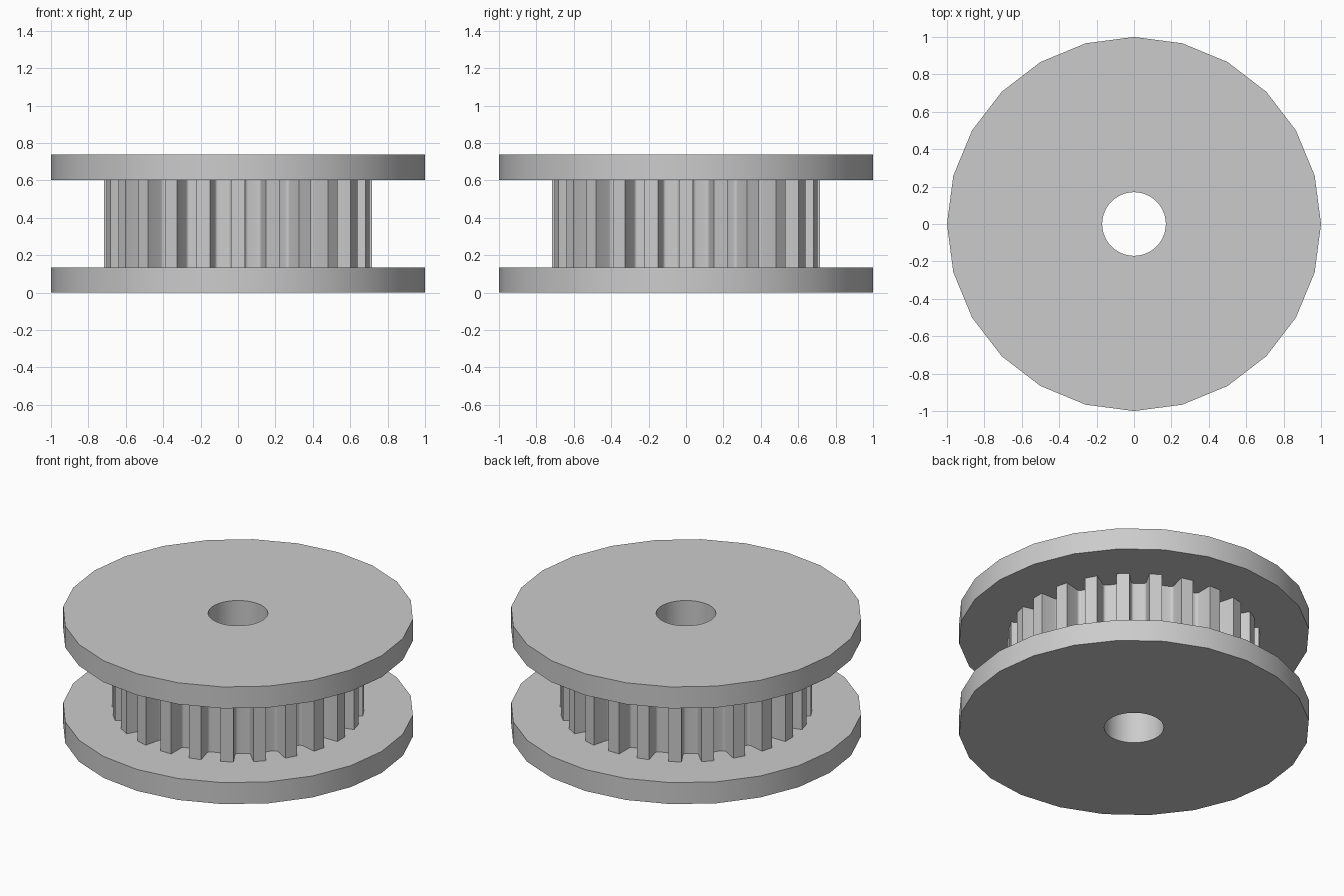
import bpy, bmesh, math

if "Cube" in bpy.data.objects:
    bpy.data.objects.remove(bpy.data.objects["Cube"])

TEETH = 24
STEP = 2 * math.pi / TEETH
BORE = 0.17

steel = bpy.data.materials.new("steel grey")
steel.diffuse_color = (0.6, 0.6, 0.6, 1)
steel.use_nodes = True
steel.node_tree.nodes["Principled BSDF"].inputs["Base Color"].default_value = steel.diffuse_color


def ring(name, sector, z0, z1):
    """Extrude a bored disc whose rim repeats one sector of (radius, angle) points."""
    n = len(sector)
    bore = [(BORE, STEP * (i / 3 - 0.5)) for i in range(3)]
    bm = bmesh.new()

    def loop(points, z):
        return [bm.verts.new((r * math.cos(a + k * STEP), r * math.sin(a + k * STEP), z))
                for k in range(TEETH) for r, a in points]

    rims = [loop(sector, z) for z in (z0, z1)]
    holes = [loop(bore, z) for z in (z0, z1)]
    # rim and bore walls
    for low, high in (rims, holes):
        for i in range(len(low)):
            j = (i + 1) % len(low)
            bm.faces.new((low[i], low[j], high[j], high[i]))
    # caps, one face per sector
    for rim, hole in zip(rims, holes):
        for k in range(TEETH):
            outer = [rim[(k * n + i) % len(rim)] for i in range(n + 1)]
            inner = [hole[(k * 3 + i) % len(hole)] for i in range(4)]
            bm.faces.new(outer + inner[::-1])
    bmesh.ops.recalc_face_normals(bm, faces=bm.faces)
    mesh = bpy.data.meshes.new(name)
    bm.to_mesh(mesh)
    bm.free()
    mesh.materials.append(steel)
    obj = bpy.data.objects.new(name, mesh)
    bpy.context.collection.objects.link(obj)
    bpy.ops.object.select_all(action='DESELECT')
    obj.select_set(True)
    bpy.context.view_layer.objects.active = obj
    bpy.ops.object.shade_smooth_by_angle(angle=math.radians(30))
    return obj


# flanges: 24-sided discs with a corner on each axis
flange = [(1.0, -STEP / 2 + STEP / 2)]
flange = [(1.0, 0.0)]
ring("lower_flange", flange, 0.0, 0.135)
ring("upper_flange", flange, 0.602, 0.737)

# toothed drum: straight-sided teeth with filleted roots
TIP, ROOT, HALF, FILLET = 0.717, 0.6, 0.037, 0.018
side = [(TIP, HALF)]
for i in range(5):
    t = math.radians(22.5 * i)
    side.append((ROOT + FILLET * (1 - math.sin(t)), HALF + FILLET * (1 - math.cos(t))))
polar = [(math.hypot(x, y), math.atan2(y, x)) for x, y in side]
tooth = [(ROOT, -STEP / 2)] + [(r, -a) for r, a in reversed(polar)] + polar
ring("toothed_drum", tooth, 0.135, 0.602)
